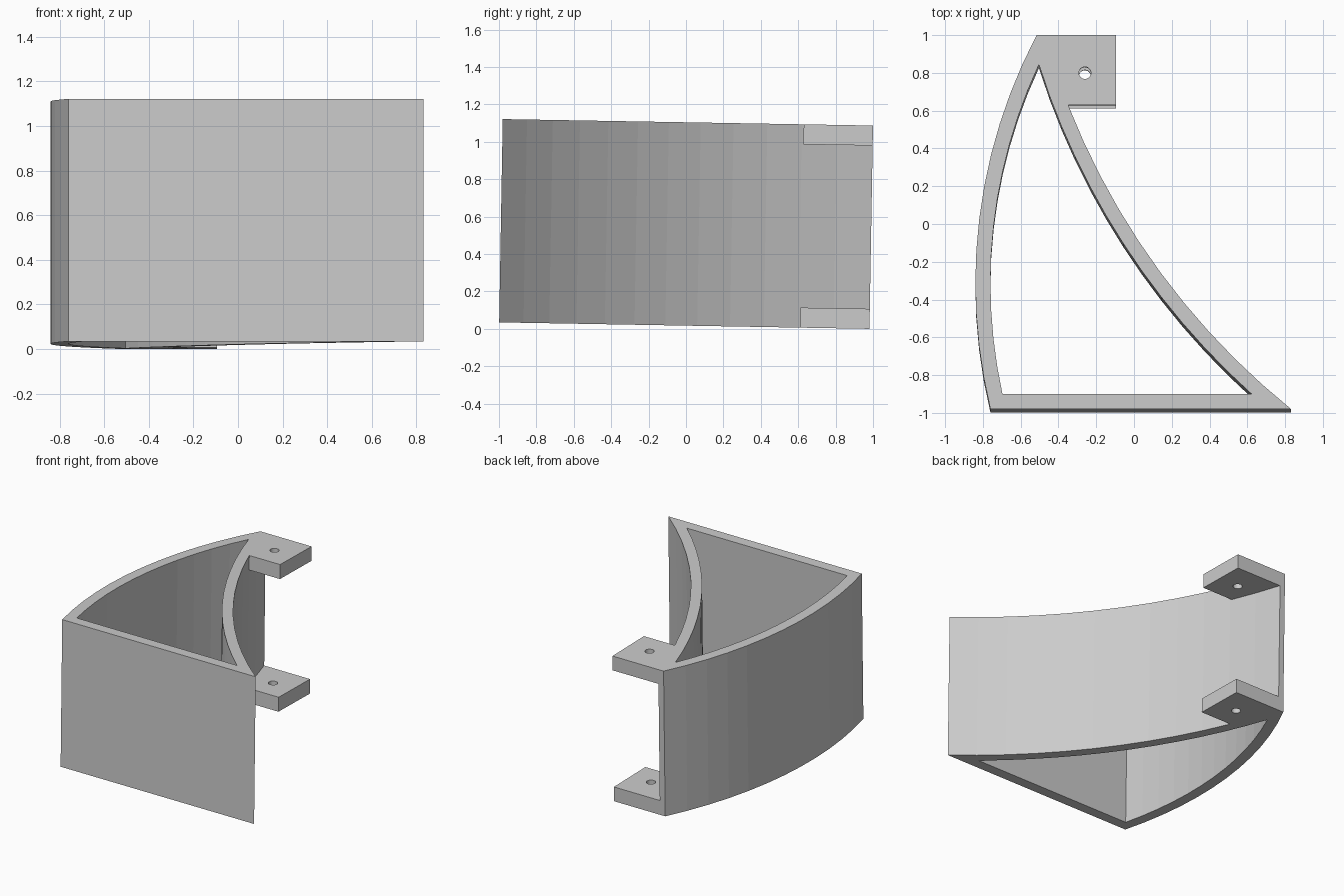
import bpy, math
from mathutils import Matrix

if "Cube" in bpy.data.objects:
    bpy.data.objects.remove(bpy.data.objects["Cube"])

TILT = math.radians(-1)      # whole bracket leans slightly
HEIGHT = 1.087
TAB = 0.107                  # tab thickness
BACK, FRONT = 1.0, -0.98     # outer limits of the plan
LEFT_C = (1.98, -0.313)      # arc centre of the left wall
RIGHT_C = (3.278, 2.051)     # arc centre of the right wall

grey = bpy.data.materials.new("light grey")
grey.diffuse_color = (0.6, 0.6, 0.6, 1)
grey.use_nodes = True
grey.node_tree.nodes["Principled BSDF"].inputs["Base Color"].default_value = grey.diffuse_color


def arc(c, r, y0, y1, n=12):
    """Points on the left half of a circle, running from y0 to y1."""
    a0, a1 = (math.asin((y - c[1]) / r) for y in (y0, y1))
    angles = [a0 + (a1 - a0) * i / n for i in range(n + 1)]
    return [(c[0] - r * math.cos(a), c[1] + r * math.sin(a)) for a in angles]


def plate(name, loops, z0, z1):
    """Extrude nested outlines into a solid with holes."""
    cu = bpy.data.curves.new(name, 'CURVE')
    cu.dimensions, cu.fill_mode = '2D', 'BOTH'
    cu.extrude = (z1 - z0) / 2
    for loop in loops:
        sp = cu.splines.new('POLY')
        sp.points.add(len(loop) - 1)
        for p, (x, y) in zip(sp.points, loop):
            p.co = (x, y - 0.019, 0, 1)
        sp.use_cyclic_u = True
        sp.use_smooth = False
    ob = bpy.data.objects.new(name, cu)
    bpy.context.collection.objects.link(ob)
    bpy.ops.object.select_all(action='DESELECT')
    ob.select_set(True)
    bpy.context.view_layer.objects.active = ob
    bpy.ops.object.convert(target='MESH')
    ob = bpy.context.object
    ob.name = name
    ob.data.transform(Matrix.Translation((0, 0, (z0 + z1) / 2)))
    ob.data.materials.clear()
    ob.data.materials.append(grey)
    bpy.ops.object.shade_flat()
    ob.rotation_euler.x = TILT
    ob.location.z = 0.0171
    return ob


# Three-walled shell, open at top and bottom
outer = arc(LEFT_C, 2.82, BACK, FRONT) + arc(RIGHT_C, 3.895, FRONT, BACK)
inner = arc(LEFT_C, 2.74, 0.845, -0.90) + arc(RIGHT_C, 3.97, -0.90, 0.845)[:-1]
plate("curved_shell", [outer, inner], 0, HEIGHT)

# Mounting tabs with a screw hole, at the bottom and the top
hole = [(-0.26 + 0.032 * math.cos(i * math.tau / 24),
         0.80 + 0.032 * math.sin(i * math.tau / 24)) for i in range(24)]
tab = arc(RIGHT_C, 3.895, BACK, 0.63, 4) + [(-0.095, 0.63), (-0.095, BACK)]
plate("lower_tab", [tab, hole], 0, TAB)
plate("upper_tab", [tab, hole], HEIGHT - TAB, HEIGHT)
